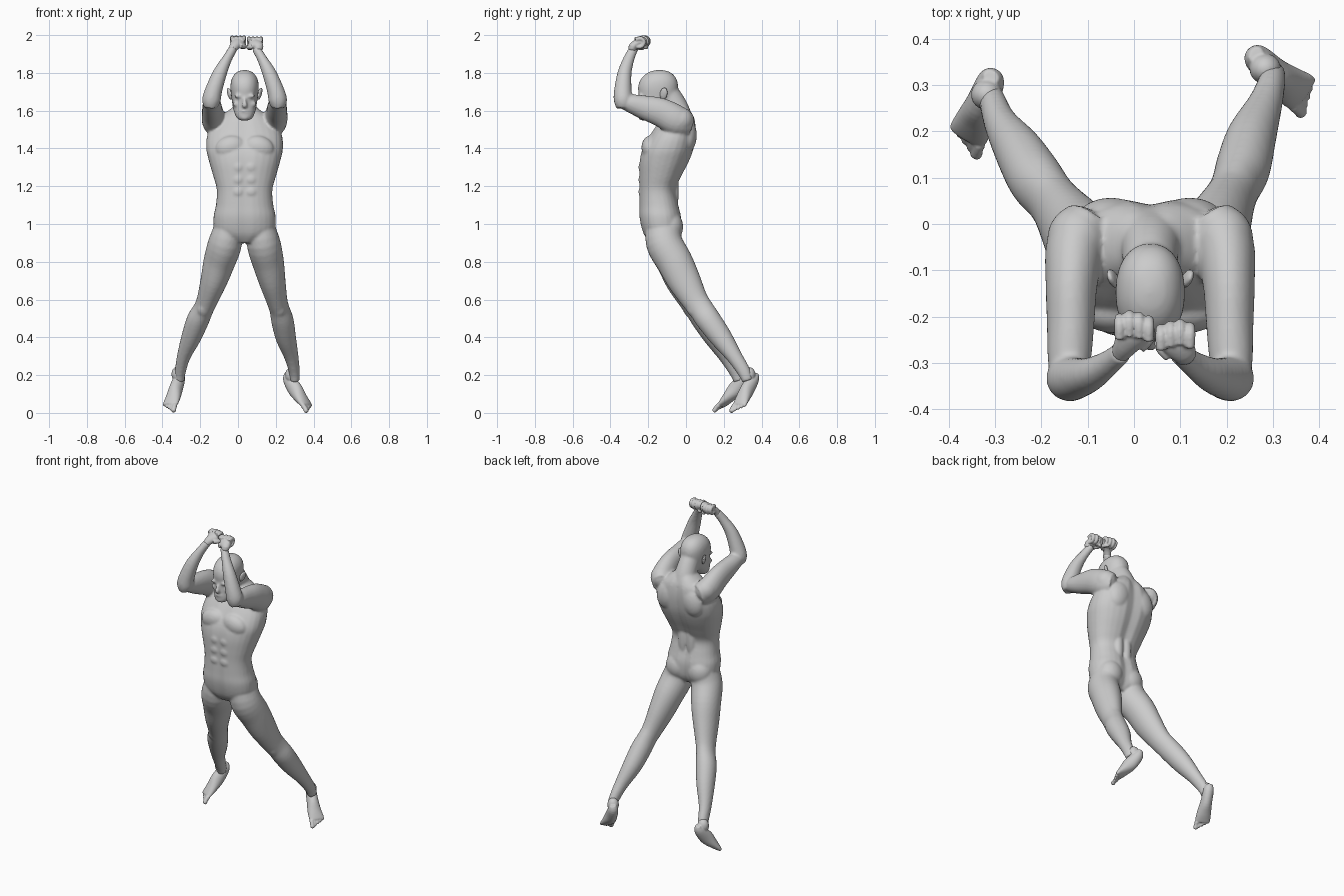
import bpy, bmesh, math
from mathutils import Vector, Matrix, Euler

CX = 0.035            # body's plane of symmetry
Z = Vector((0, 0, 1))


def smooth_rows(rows, n=4):
    """Catmull-Rom interpolation of section tuples."""
    out = []
    for i in range(len(rows) - 1):
        a, b = rows[max(i - 1, 0)], rows[i]
        c, d = rows[i + 1], rows[min(i + 2, len(rows) - 1)]
        for k in range(n):
            t = k / n
            out.append([0.5 * (2 * q + (r - p) * t + (2 * p - 5 * q + 4 * r - s) * t * t
                               + (3 * q - p - 3 * r + s) * t ** 3)
                        for p, q, r, s in zip(a, b, c, d)])
    return out + [list(rows[-1])]


def loft(bm, rows, side=(1, 0, 0), flat=False, power=2.0, groove=0.0, seg=28):
    """Skin of elliptical sections; a row is x, y, z, half width, half depth."""
    rows = smooth_rows(rows)
    pts = [Vector(r[:3]) for r in rows]
    rings = []
    for i, r in enumerate(rows):
        t = Z if flat else (pts[min(i + 1, len(pts) - 1)] - pts[max(i - 1, 0)]).normalized()
        u = Vector(side)
        u = (u - t * u.dot(t)).normalized()
        v = t.cross(u)
        ru, rv = max(r[3], 0.002), max(r[4], 0.002)
        ring = []
        for k in range(seg):
            a = 2 * math.pi * k / seg
            c, s = math.cos(a), math.sin(a)
            p = math.copysign(abs(c) ** (2 / power), c) * ru
            q = math.copysign(abs(s) ** (2 / power), s) * rv
            q -= math.copysign(groove * math.exp(-(p / 0.025) ** 2), s) * (1 if s > 0 else 0.4)
            ring.append(bm.verts.new(pts[i] + u * p + v * q))
        rings.append(ring)
    for a, b in zip(rings, rings[1:]):
        for k in range(seg):
            j = (k + 1) % seg
            bm.faces.new((a[k], a[j], b[j], b[k]))
    bm.faces.new(rings[0][::-1])
    bm.faces.new(rings[-1])


def blob(bm, loc, radii, rot=(0, 0, 0)):
    bmesh.ops.create_uvsphere(bm, u_segments=24, v_segments=14, radius=1,
                              matrix=Matrix.LocRotScale(Vector(loc), Euler(rot), Vector(radii)))


def pair(bm, dx, y, z, radii, rot=(0, 0, 0)):
    for s in (-1, 1):
        blob(bm, (CX + s * dx, y, z), radii, (rot[0], s * rot[1], s * rot[2]))


def finish(bm, name, voxel, rounds):
    """Fuse the overlapping forms into one skin."""
    bmesh.ops.recalc_face_normals(bm, faces=bm.faces[:])
    me = bpy.data.meshes.new(name)
    bm.to_mesh(me)
    bm.free()
    ob = bpy.data.objects.new(name, me)
    bpy.context.collection.objects.link(ob)
    m = ob.modifiers.new("fuse", 'REMESH')
    m.mode, m.voxel_size, m.use_smooth_shade = 'VOXEL', voxel, True
    m = ob.modifiers.new("soften", 'SMOOTH')
    m.factor, m.iterations = 0.5, rounds


body = bmesh.new()

# torso
torso = [(0.90, -.125, .05, .07), (.95, -.128, .150, .100), (1.03, -.135, .165, .113),
         (1.10, -.143, .152, .106), (1.18, -.150, .147, .098), (1.25, -.136, .165, .113),
         (1.33, -.115, .188, .133), (1.40, -.094, .203, .138), (1.48, -.066, .195, .121),
         (1.55, -.045, .150, .095), (1.59, -.043, .100, .078), (1.62, -.045, .06, .06)]
loft(body, [(CX, y, z, a, b) for z, y, a, b in torso], flat=True, power=2.3, groove=.014)

# chest, belly, back and seat muscles
pair(body, .075, -.188, 1.405, (.082, .048, .062), (0, .25, 0))
for z in (1.30, 1.235, 1.17):
    pair(body, .034, -.230, z, (.034, .022, .032))
pair(body, .085, .005, 1.47, (.075, .052, .095), (0, -.3, 0))
pair(body, .030, -.060, 1.18, (.028, .022, .12))
pair(body, .075, -.085, .985, (.078, .070, .085))

# neck
loft(body, [(CX, -.03, 1.54, .085, .07), (CX, -.045, 1.60, .066, .064),
            (CX, -.075, 1.65, .06, .066), (CX, -.11, 1.71, .058, .06)])

# head
skull = [(1.548, -.215, .020, .022), (1.56, -.207, .040, .042), (1.59, -.190, .055, .061),
         (1.63, -.165, .064, .083), (1.67, -.150, .070, .099), (1.72, -.148, .075, .106),
         (1.76, -.145, .071, .098), (1.79, -.142, .056, .076), (1.808, -.14, .034, .046),
         (1.815, -.14, .010, .012)]
loft(body, [(CX, y, z, a, b) for z, y, a, b in skull], flat=True, power=2.2)

# face
pair(body, .030, -.240, 1.676, (.028, .014, .009), (0, -.1, -.2))
pair(body, .043, -.222, 1.635, (.019, .018, .015))
loft(body, [(CX, -.245, 1.672, .007, .008), (CX, -.257, 1.645, .010, .012),
            (CX, -.262, 1.628, .015, .013), (CX, -.248, 1.617, .010, .008)])
blob(body, (CX, -.247, 1.598), (.024, .010, .006))
blob(body, (CX, -.244, 1.588), (.020, .010, .006))
blob(body, (CX, -.238, 1.563), (.020, .014, .013))

# arms, bent over the head
for s in (-1, 1):
    upper = [(.13, .010, 1.525, .055, .065), (.160, -.045, 1.545, .064, .080),
             (.170, -.13, 1.590, .056, .076), (.172, -.22, 1.617, .051, .064),
             (.175, -.30, 1.640, .046, .048), (.176, -.345, 1.648, .034, .034)]
    fore = [(.178, -.330, 1.615, .036, .038), (.176, -.333, 1.655, .049, .049),
            (.163, -.334, 1.710, .045, .046), (.130, -.325, 1.800, .037, .037),
            (.092, -.302, 1.875, .026, .029), (.060, -.276, 1.930, .023, .024)]
    for path in (upper, fore):
        loft(body, [(CX + s * x, y, z, a, b) for x, y, z, a, b in path])
    blob(body, (CX + s * .158, -.035, 1.55), (.065, .075, .070))

# legs: offset from the centre, y, z, half width, half depth
legs = {
    1: [(.085, -.120, 1.00, .070, .090), (.100, -.115, .90, .089, .097), (.124, -.060, .80, .084, .095),
        (.146, -.010, .70, .071, .088), (.170, .045, .60, .056, .071), (.184, .080, .55, .053, .066),
        (.200, .120, .49, .059, .066), (.218, .185, .40, .054, .059), (.247, .255, .30, .038, .042),
        (.263, .306, .22, .029, .035), (.266, .325, .17, .026, .028)],
    -1: [(.085, -.120, 1.00, .070, .090), (.103, -.115, .90, .089, .097), (.134, -.062, .80, .084, .095),
         (.163, -.020, .70, .071, .088), (.197, .030, .60, .056, .071), (.218, .060, .55, .053, .066),
         (.248, .098, .49, .059, .066), (.283, .155, .40, .052, .059), (.322, .215, .30, .036, .042),
         (.340, .262, .22, .029, .035), (.345, .280, .17, .026, .028)]}
for s, path in legs.items():
    loft(body, [(CX + s * x, y, z, a, b) for x, y, z, a, b in path])
    kx, ky, kz = path[5][:3]
    blob(body, (CX + s * kx, ky - .048, kz - .01), (.032, .024, .042), (.6, 0, 0))
finish(body, "body", .0075, 4)

# ears
ears = bmesh.new()
pair(ears, .080, -.118, 1.690, (.010, .021, .034), (-.25, .2, -.35))
pair(ears, .074, -.125, 1.685, (.012, .012, .018))
finish(ears, "ears", .004, 1)

# fists
for name, s, c in (("right_hand", -1, (.000, -.245, 1.955)), ("left_hand", 1, (.090, -.264, 1.950))):
    hand = bmesh.new()
    c = Vector(c)

    def at(x, y, z):
        return (c.x - s * x, c.y + y, c.z + z)
    loft(hand, [(CX + s * .066, -.280, 1.920, .020, .022), at(-.018, -.018, -.012) + (.027, .022),
                at(-.004, .005, .006) + (.036, .022), at(.0, .022, .012) + (.036, .018)])
    for i in range(4):
        x = -.031 + .021 * i
        dy = -.007 * abs(i - 1.2)
        loft(hand, [at(x, .005 + dy, .026) + (.011, .012), at(x, .035 + dy, .031) + (.012, .012),
                    at(x, .050 + dy, .014) + (.011, .011), at(x, .038 + dy, -.010) + (.010, .010),
                    at(x, .014 + dy, -.012) + (.009, .009)], seg=12)
    loft(hand, [at(.012, -.022, -.012) + (.014, .014), at(.034, .000, -.014) + (.012, .012),
                at(.030, .028, -.020) + (.010, .010), at(.016, .038, -.022) + (.008, .008)],
         side=(0, 0, 1), seg=12)
    finish(hand, name, .004, 2)

# feet, pointed down, with toes
feet = (("left_foot", (.40, .86, .25), (.48, -.42, -.76),
         [(.263, .366, .212, .018, .014), (.268, .357, .180, .030, .031), (.302, .326, .125, .034, .041),
          (.332, .302, .080, .041, .030), (.358, .286, .047, .044, .018), (.364, .282, .038, .040, .013)]),
        ("right_foot", (-.68, .68, .25), (-.20, -.60, -.76),
         [(-.309, .318, .218, .018, .014), (-.310, .307, .186, .030, .031), (-.328, .263, .128, .034, .041),
          (-.343, .226, .083, .041, .030), (-.357, .196, .049, .044, .018), (-.361, .188, .040, .040, .013)]))
for name, across, ahead, path in feet:
    foot = bmesh.new()
    across, ahead = Vector(across).normalized(), Vector(ahead).normalized()
    loft(foot, path, side=across)
    ankle = Vector(path[1][:3]).lerp(Vector(path[2][:3]), .45) + Vector((0, -.008, .045))
    blob(foot, ankle, (.034, .033, .042))
    ball = Vector(path[4][:3])
    for i in range(5):
        base = ball + across * (-.034 + .0178 * i)
        r = .0135 if i == 0 else .0095
        tip = base + ahead * (.038 - .004 * i)
        loft(foot, [tuple(base) + (r, r), tuple(base.lerp(tip, .5) + Z * .003) + (r * .9, r * .9),
                    tuple(tip) + (r, r * .9), tuple(tip + ahead * .007) + (r * .5, r * .5)],
             side=across, seg=12)
    finish(foot, name, .004, 2)
